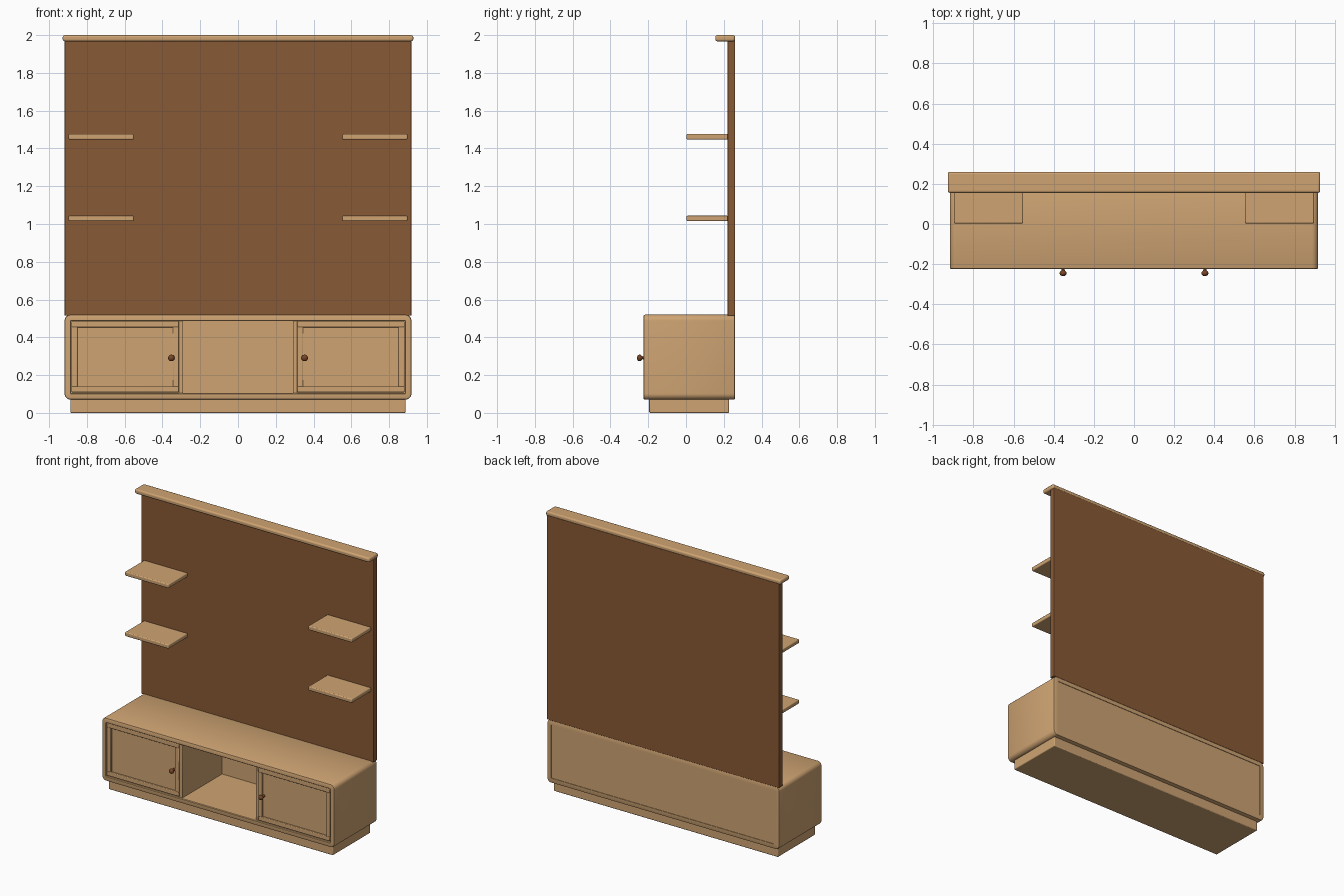
import bpy, bmesh, math
from mathutils import Vector

if "Cube" in bpy.data.objects:
    bpy.data.objects.remove(bpy.data.objects["Cube"])


def material(name, rgb):
    m = bpy.data.materials.new(name)
    m.diffuse_color = (*rgb, 1)
    m.use_nodes = True
    m.node_tree.nodes["Principled BSDF"].inputs["Base Color"].default_value = m.diffuse_color
    return m


OAK = material("light oak", (0.62, 0.37, 0.17))
WALNUT = material("walnut brown", (0.25, 0.10, 0.036))
KNOB = material("reddish brown", (0.19, 0.06, 0.02))


def finish(name, bm, mat, bevel=0, segments=3):
    bmesh.ops.recalc_face_normals(bm, faces=bm.faces)
    me = bpy.data.meshes.new(name)
    bm.to_mesh(me)
    bm.free()
    me.materials.append(mat)
    ob = bpy.data.objects.new(name, me)
    bpy.context.collection.objects.link(ob)
    bpy.ops.object.select_all(action='DESELECT')
    ob.select_set(True)
    bpy.context.view_layer.objects.active = ob
    bpy.ops.object.shade_smooth_by_angle(angle=math.radians(35))
    if bevel:
        mod = ob.modifiers.new("rounded edges", 'BEVEL')
        mod.width, mod.segments = bevel, segments
    return ob


def box(name, x, y, z, mat=OAK, bevel=0.004):
    bm = bmesh.new()
    bmesh.ops.create_cube(bm, size=1)
    for v in bm.verts:
        v.co = Vector([(a + b) / 2 + c * (b - a) for (a, b), c in zip((sorted(x), y, z), v.co)])
    return finish(name, bm, mat, bevel)


def rounded_loop(bm, hx, z0, z1, r, y, n=8):
    verts = []
    corners = [(hx - r, z1 - r), (-hx + r, z1 - r), (-hx + r, z0 + r), (hx - r, z0 + r)]
    for k, (cx, cz) in enumerate(corners):
        for i in range(n + 1):
            a = math.pi / 2 * (k + i / n)
            verts.append(bm.verts.new((cx + r * math.cos(a), y, cz + r * math.sin(a))))
    return verts


# Cabinet shell: open rounded frame lofted from back to front
bm = bmesh.new()
F, B = -0.225, 0.26
stations = [(0.034, 0.003, B), (0.008, 0.024, B), (0.0023, 0.0297, B - 0.0023), (0, 0.032, B - 0.008),
            (0, 0.032, F + 0.008), (0.0023, 0.0297, F + 0.0023), (0.008, 0.024, F), (0.03, 0.006, F),
            (0.034, 0.003, F + 0.004)]
rings = [rounded_loop(bm, 0.918 - d, 0.07 + d, 0.52 - d, r, y) for d, r, y in stations]
for a, b in zip(rings, rings[1:] + rings[:1]):
    for i in range(len(a)):
        j = (i + 1) % len(a)
        bm.faces.new((a[i], a[j], b[j], b[i]))
finish("cabinet_shell", bm, OAK)

# Cabinet back and plinth
box("cabinet_back", (-0.886, 0.886), (0.235, 0.256), (0.102, 0.488), bevel=0)
box("plinth", (-0.887, 0.887), (-0.195, 0.228), (0, 0.075), bevel=0.006)

# Tall back panel and top rail
box("back_panel", (-0.918, 0.918), (0.22, 0.26), (0.515, 1.975), WALNUT, 0.004)
box("top_rail", (-0.928, 0.928), (0.155, 0.26), (1.967, 2.0), OAK, 0.011)

for side, label in ((-1, "left"), (1, "right")):
    # Wall shelves
    for level, z in (("lower", 1.015), ("upper", 1.447)):
        box(f"{level}_shelf_{label}", (side * 0.552, side * 0.897), (0.003, 0.222), (z, z + 0.029), bevel=0.006)

    # Inner divider
    box(f"divider_{label}", (side * 0.290, side * 0.314), (-0.212, 0.24), (0.10, 0.49), bevel=0.003)

    # Door: panel, rails and stiles
    x0, x1, z0, z1 = 0.313, 0.882, 0.109, 0.485
    box(f"door_panel_{label}", (side * (x0 + 0.01), side * (x1 - 0.01)), (-0.21, -0.196), (z0 + 0.01, z1 - 0.01), bevel=0)
    for n, z in (("bottom", z0), ("top", z1 - 0.032)):
        box(f"door_{n}_rail_{label}", (side * x0, side * x1), (-0.222, -0.195), (z, z + 0.032), bevel=0.005)
    for n, x in (("inner", x0), ("outer", x1 - 0.032)):
        box(f"door_{n}_stile_{label}", (side * x, side * (x + 0.032)), (-0.221, -0.195), (z0 + 0.028, z1 - 0.028), bevel=0.005)

    # Turned door knob
    bm = bmesh.new()
    profile = [(0, -0.205), (0.010, -0.205), (0.008, -0.222), (0.007, -0.229)]
    for i in range(1, 9):
        a = math.radians(25 + 155 * i / 8)
        profile.append((0.0175 * math.sin(a), -0.2455 + 0.0145 * math.cos(a)))
    pts = [bm.verts.new((r, y, 0)) for r, y in profile]
    edges = [bm.edges.new(p) for p in zip(pts, pts[1:])]
    bmesh.ops.spin(bm, geom=pts + edges, cent=(0, 0, 0), axis=(0, 1, 0), angle=math.tau, steps=24)
    bmesh.ops.remove_doubles(bm, verts=bm.verts, dist=1e-5)
    bmesh.ops.translate(bm, verts=bm.verts, vec=(side * 0.353, 0, 0.291))
    finish(f"knob_{label}", bm, KNOB)
